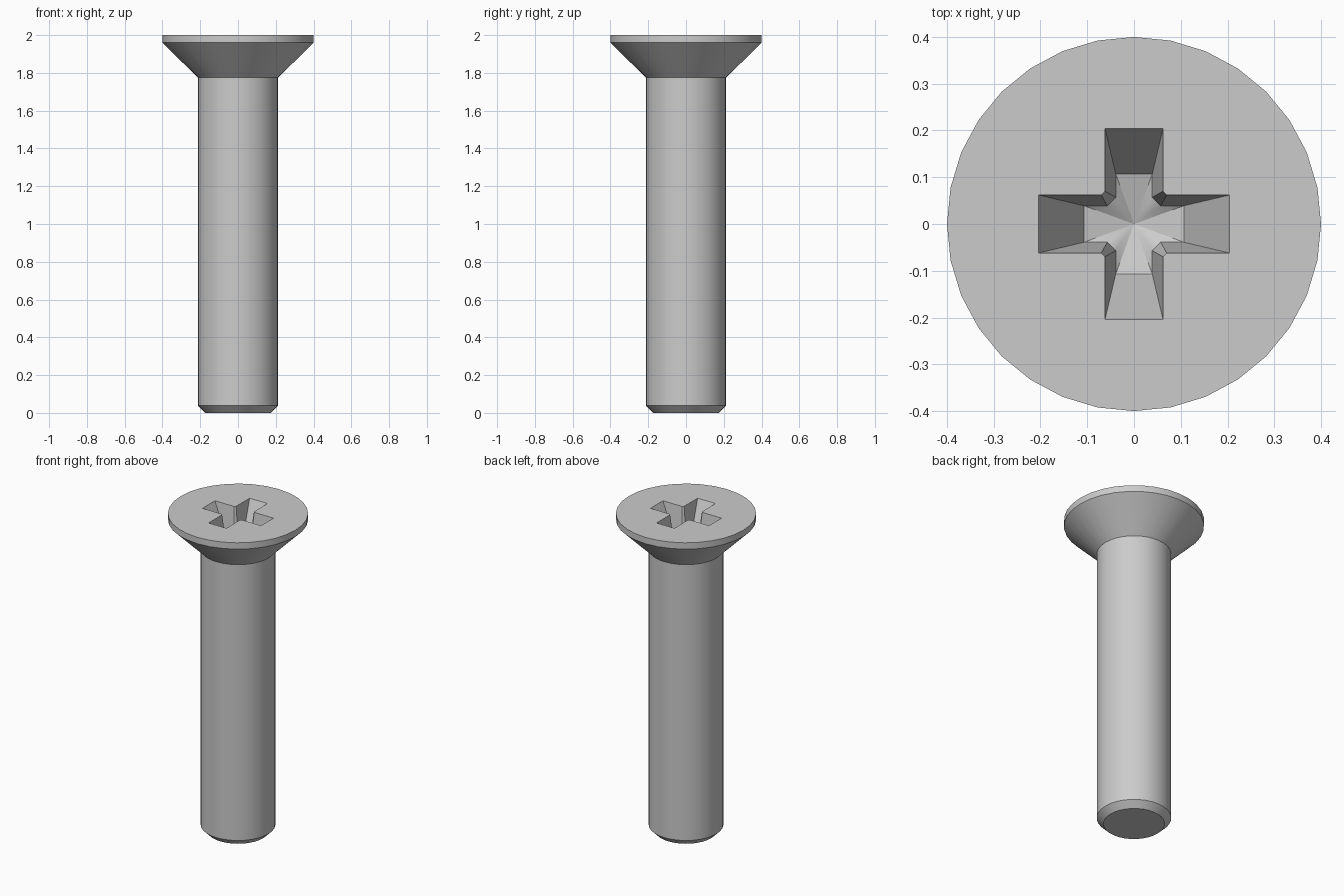
import bpy, bmesh, math

if "Cube" in bpy.data.objects:
    bpy.data.objects.remove(bpy.data.objects["Cube"])

SIDES = 32
# (radius, height) from the tip up to the rim of the head
PROFILE = [(0.175, 0), (0.213, 0.038), (0.213, 1.775), (0.4, 1.96), (0.4, 2.0)]


def cross_loop(bm, length, half, corner, z):
    """Cross outline with chamfered inner corners, 16 points."""
    quarter = [(length, -half), (length, half), (corner, half), (half, corner)]
    verts = []
    for k in range(4):
        c, s = [(1, 0), (0, 1), (-1, 0), (0, -1)][k]
        verts += [bm.verts.new((x * c - y * s, x * s + y * c, z)) for x, y in quarter]
    return verts


def bridge(bm, a, b):
    n = len(a)
    for i in range(n):
        j = (i + 1) % n
        bm.faces.new((a[i], a[j], b[j], b[i]))


bm = bmesh.new()

# shaft and countersunk head
rings = []
for r, z in PROFILE:
    rings.append([bm.verts.new((r * math.cos(math.tau * i / SIDES),
                                r * math.sin(math.tau * i / SIDES), z)) for i in range(SIDES)])
for a, b in zip(rings, rings[1:]):
    bridge(bm, a, b)
bm.faces.new(rings[0][::-1])

# tapered cross recess with a shallow conical floor
top = cross_loop(bm, 0.204, 0.062, 0.070, 2.0)
low = cross_loop(bm, 0.107, 0.039, 0.057, 1.80)
bridge(bm, top, low)
apex = bm.verts.new((0, 0, 1.77))
for i in range(16):
    bm.faces.new((low[i], low[(i + 1) % 16], apex))

# flat top of the head around the recess
edges = [bm.edges.get((loop[i], loop[(i + 1) % len(loop)]))
         for loop in (rings[-1], top) for i in range(len(loop))]
bmesh.ops.triangle_fill(bm, edges=edges, use_beauty=True, normal=(0, 0, 1))
bmesh.ops.recalc_face_normals(bm, faces=bm.faces)

mesh = bpy.data.meshes.new("screw")
bm.to_mesh(mesh)
bm.free()
screw = bpy.data.objects.new("countersunk_screw", mesh)
bpy.context.collection.objects.link(screw)

steel = bpy.data.materials.new("grey steel")
steel.diffuse_color = (0.6, 0.6, 0.6, 1)
steel.use_nodes = True
steel.node_tree.nodes["Principled BSDF"].inputs["Base Color"].default_value = steel.diffuse_color
mesh.materials.append(steel)

bpy.context.view_layer.objects.active = screw
screw.select_set(True)
bpy.ops.object.shade_smooth_by_angle(angle=math.radians(30))
